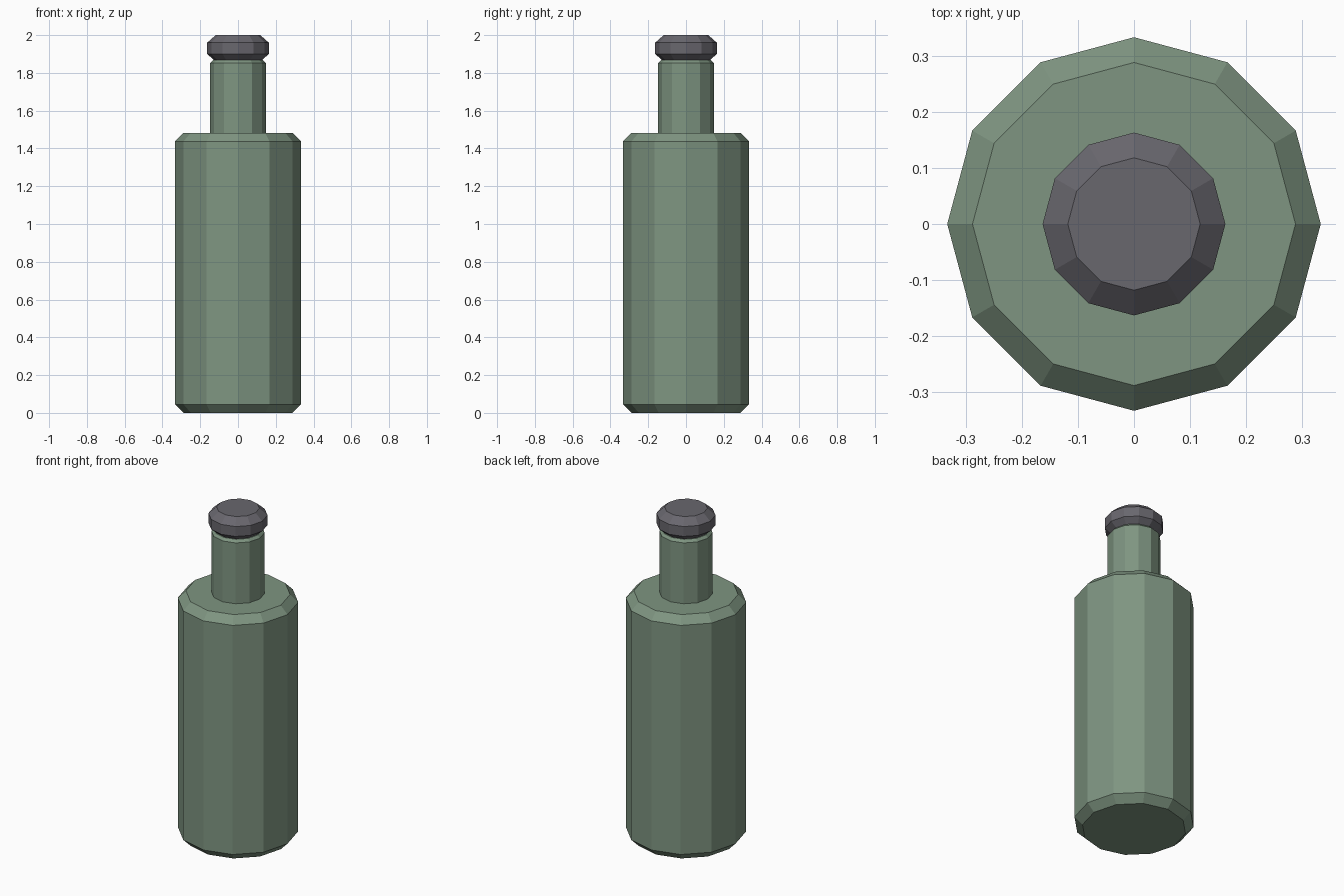
import bpy, bmesh
from math import cos, sin, pi

if "Cube" in bpy.data.objects:
    bpy.data.objects.remove(bpy.data.objects["Cube"])

SIDES = 12


def material(name, color):
    m = bpy.data.materials.new(name)
    m.diffuse_color = (*color, 1)
    m.use_nodes = True
    m.node_tree.nodes["Principled BSDF"].inputs["Base Color"].default_value = m.diffuse_color
    return m


def chamfered_prism(name, radius, z0, z1, dr, dz, mat):
    """Closed 12-sided flat-shaded prism with chamfered rims."""
    profile = [(radius - dr, z0), (radius, z0 + dz),
               (radius, z1 - dz), (radius - dr, z1)]
    bm = bmesh.new()
    rings = [[bm.verts.new((r * cos(2 * pi * i / SIDES), r * sin(2 * pi * i / SIDES), z))
              for i in range(SIDES)] for r, z in profile]
    for a, b in zip(rings, rings[1:]):
        for i in range(SIDES):
            j = (i + 1) % SIDES
            bm.faces.new((a[i], a[j], b[j], b[i]))
    bm.faces.new(rings[0][::-1])
    bm.faces.new(rings[-1])
    mesh = bpy.data.meshes.new(name)
    bm.to_mesh(mesh)
    bm.free()
    mesh.materials.append(mat)
    obj = bpy.data.objects.new(name, mesh)
    bpy.context.collection.objects.link(obj)
    return obj


green = material("green_glass", (0.21, 0.30, 0.22))
grey = material("dark_cap", (0.14, 0.135, 0.155))

# Bottle body, neck (sunk slightly into the body) and cap
chamfered_prism("bottle_body", 0.333, 0.0, 1.483, 0.045, 0.045, green)
chamfered_prism("bottle_neck", 0.147, 1.46, 1.868, 0.015, 0.015, green)
chamfered_prism("bottle_cap", 0.163, 1.86, 2.0, 0.045, 0.04, grey)
